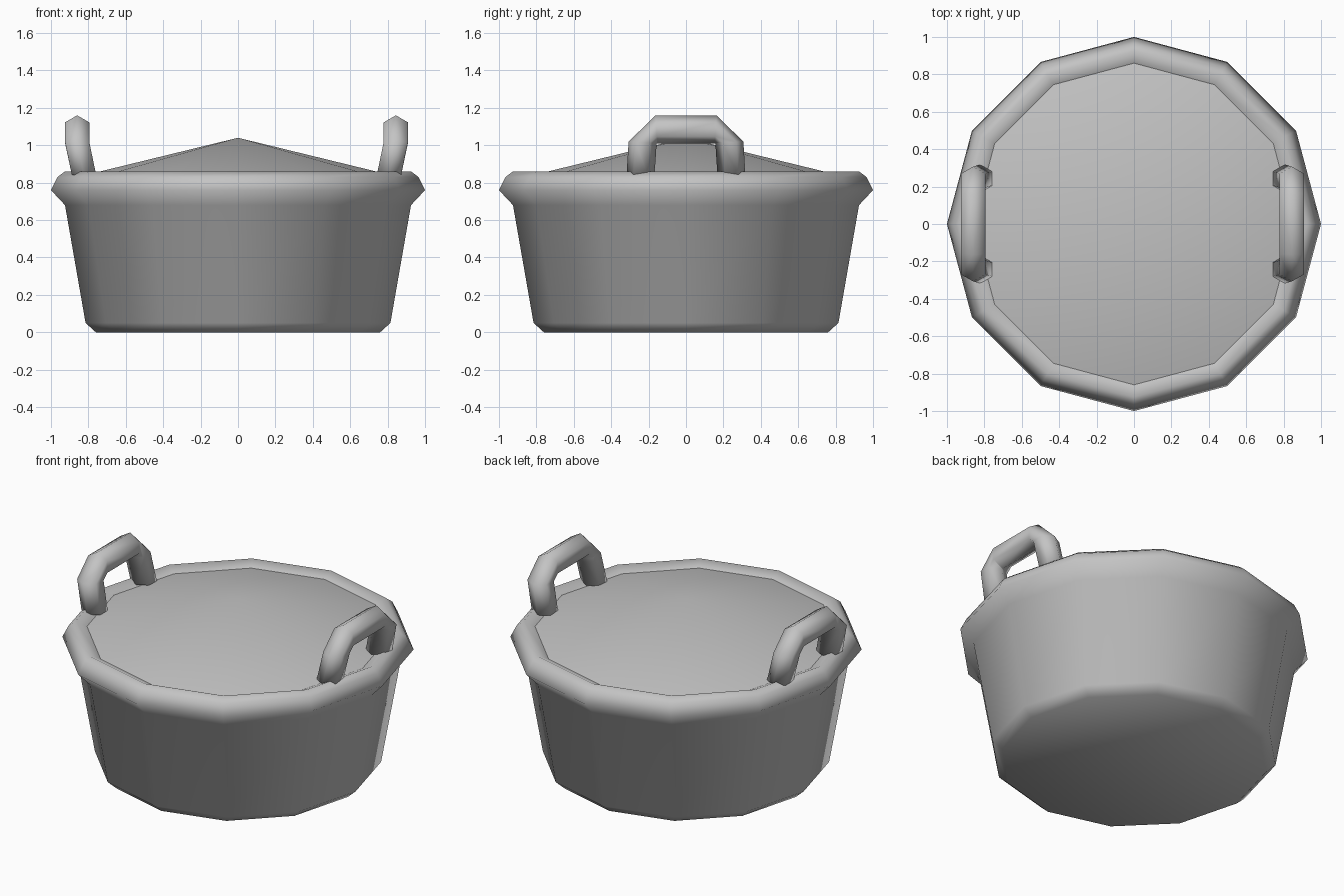
import bpy, bmesh
from math import sin, cos, pi
from mathutils import Vector

cube = bpy.data.objects.get("Cube")
if cube:
    bpy.data.objects.remove(cube)

SIDES = 12

metal = bpy.data.materials.new("grey_metal")
metal.use_nodes = True
metal.diffuse_color = (0.55, 0.55, 0.55, 1)
metal.node_tree.nodes["Principled BSDF"].inputs["Base Color"].default_value = (0.55, 0.55, 0.55, 1)


def finish(name, bm):
    bmesh.ops.recalc_face_normals(bm, faces=bm.faces)
    for face in bm.faces:
        face.smooth = True
    mesh = bpy.data.meshes.new(name)
    bm.to_mesh(mesh)
    bm.free()
    mesh.materials.append(metal)
    obj = bpy.data.objects.new(name, mesh)
    bpy.context.collection.objects.link(obj)
    return obj


def bridge(bm, rings):
    for a, b in zip(rings, rings[1:]):
        n = len(a)
        for i in range(n):
            j = (i + 1) % n
            bm.faces.new((a[i], a[j], b[j], b[i]))


def lathe(bm, profile):
    rings = [[bm.verts.new((r * cos(2 * pi * i / SIDES), r * sin(2 * pi * i / SIDES), z))
              for i in range(SIDES)] for r, z in profile]
    bridge(bm, rings)
    return rings


# Pot body with its rolled rim
bm = bmesh.new()
rings = lathe(bm, [(0.76, 0), (0.815, 0.05), (0.925, 0.68), (1.0, 0.76),
                   (0.965, 0.83), (0.925, 0.86), (0.86, 0.83)])
bm.faces.new(rings[0])
finish("pot_body", bm)

# Shallow conical lid
bm = bmesh.new()
edge = lathe(bm, [(0.86, 0.83)])[0]
apex = bm.verts.new((0, 0, 1.04))
for i in range(SIDES):
    bm.faces.new((edge[i], edge[(i + 1) % SIDES], apex))
finish("lid", bm)

# Hexagonal tube handles: each station is a centre and its in-plane outward axis
half = [((0.815, 0.243, 0.84), (0, 1, 0)),
        ((0.852, 0.232, 1.015), (0, 1, 0.06)),
        ((0.852, 0.158, 1.085), (0, 0.06, 1))]
path = half + [((x, -y, z), (u, -v, w)) for (x, y, z), (u, v, w) in reversed(half)]

for name, side in (("left_handle", 1), ("right_handle", -1)):
    bm = bmesh.new()
    rings = []
    for centre, out in path:
        c, o = Vector(centre), Vector(out).normalized()
        ring = []
        for i in range(6):
            a = i * pi / 3
            p = c + 0.075 * (o * cos(a) + Vector((1, 0, 0)) * sin(a))
            ring.append(bm.verts.new((p.x * side - 0.008, p.y, p.z)))
        rings.append(ring)
    bridge(bm, rings)
    bm.faces.new(rings[0])
    bm.faces.new(rings[-1])
    finish(name, bm)
